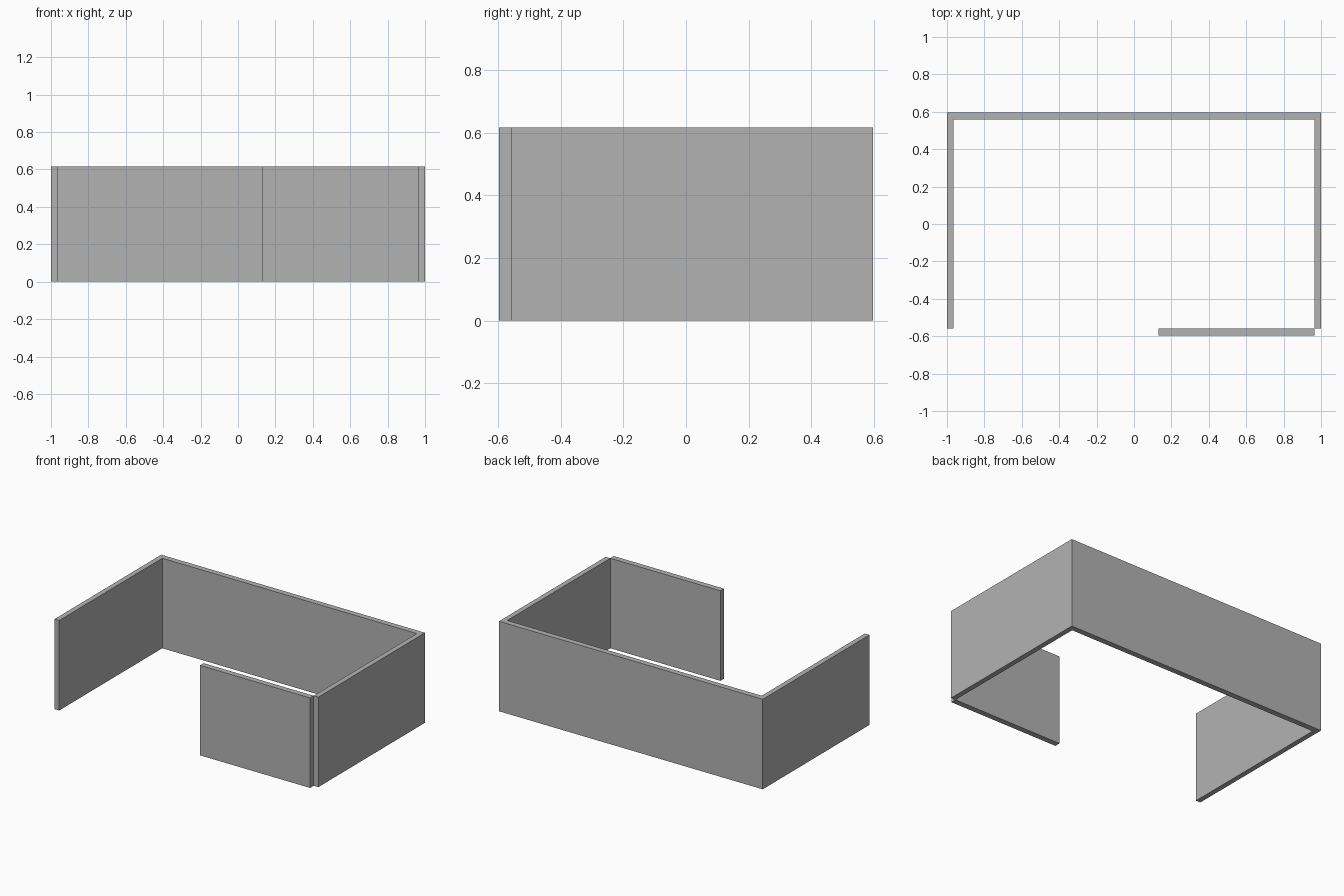
import bpy
import bmesh

cube = bpy.data.objects.get("Cube")
if cube:
    bpy.data.objects.remove(cube, do_unlink=True)

HEIGHT = 0.617
BACK, FRONT = 0.597, -0.597
THICK = 0.039          # front and back wall thickness
SIDE = 0.035           # side wall thickness
INNER = 1 - SIDE

grey = bpy.data.materials.new("wall_grey")
grey.use_nodes = True
colour = (0.45, 0.45, 0.45, 1)
grey.diffuse_color = colour
grey.node_tree.nodes["Principled BSDF"].inputs["Base Color"].default_value = colour


def extrude_plan(name, outline):
    """Raise a floor-plan outline to the wall height."""
    bm = bmesh.new()
    base = bm.faces.new([bm.verts.new((x, y, 0)) for x, y in outline])
    raised = bmesh.ops.extrude_face_region(bm, geom=[base], use_keep_orig=True)
    top = [v for v in raised["geom"] if isinstance(v, bmesh.types.BMVert)]
    bmesh.ops.translate(bm, verts=top, vec=(0, 0, HEIGHT))
    bmesh.ops.recalc_face_normals(bm, faces=bm.faces)
    mesh = bpy.data.meshes.new(name)
    bm.to_mesh(mesh)
    bm.free()
    mesh.materials.append(grey)
    obj = bpy.data.objects.new(name, mesh)
    bpy.context.collection.objects.link(obj)
    return obj


# Back wall joined to the two side walls
side_end = FRONT + THICK
half = [(1, BACK), (1, side_end), (INNER, side_end), (INNER, BACK - THICK)]
extrude_plan("back_and_side_walls", half + [(-x, y) for x, y in reversed(half)])

# Short front wall, meeting the left wall at its inner corner
start = 0.13
extrude_plan("front_wall", [(start, FRONT), (INNER, FRONT),
                            (INNER, side_end), (start, side_end)])
